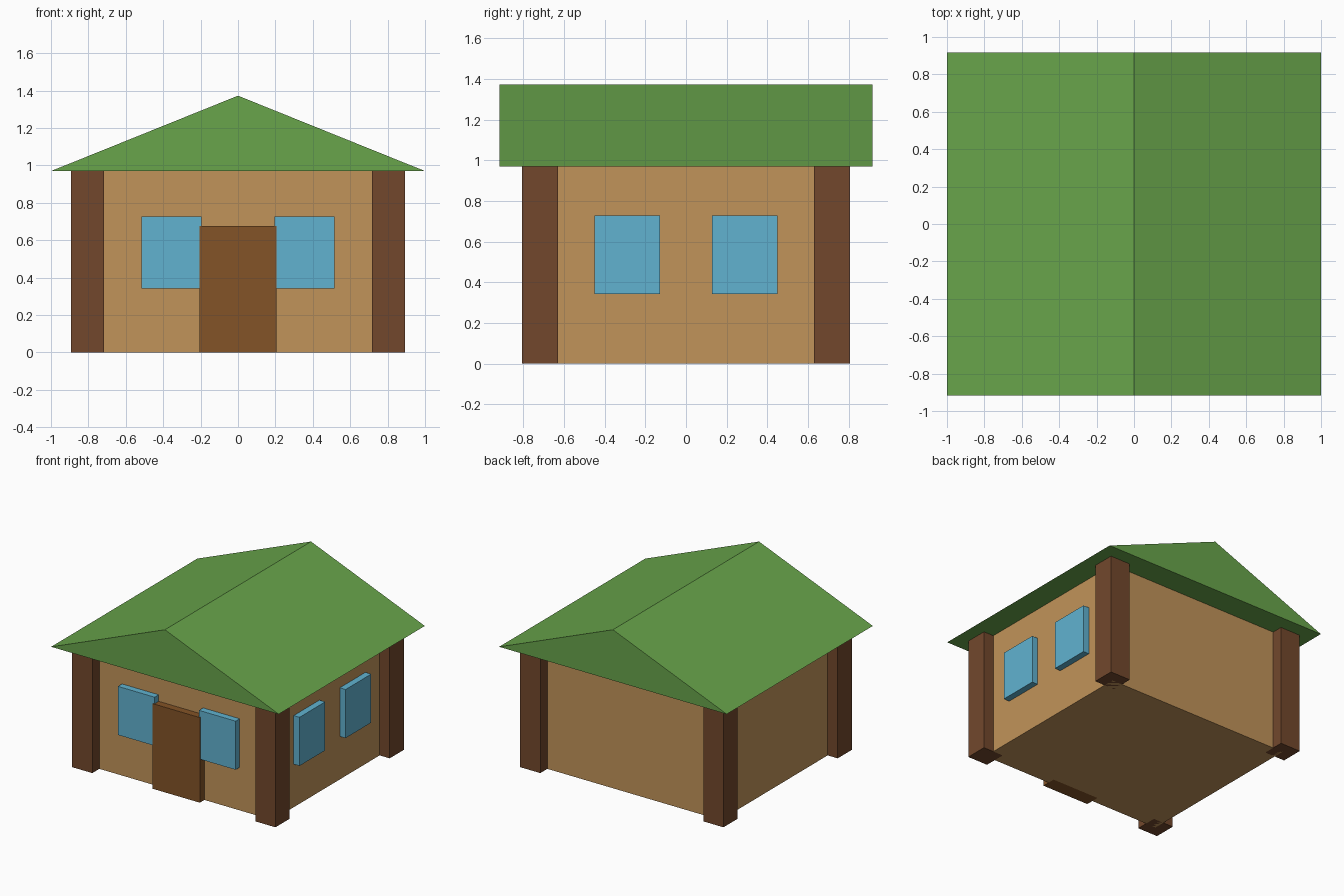
import bpy
import bmesh

if "Cube" in bpy.data.objects:
    bpy.data.objects.remove(bpy.data.objects["Cube"])


def material(name, rgb):
    """Material from 0-255 sRGB values."""
    m = bpy.data.materials.new(name)
    m.diffuse_color = [(c / 255) ** 2.2 for c in rgb] + [1.0]
    m.use_nodes = True
    m.node_tree.nodes["Principled BSDF"].inputs["Base Color"].default_value = m.diffuse_color
    return m


WALL = material("tan_wall", (192, 146, 90))
POST = material("dark_wood", (114, 73, 48))
DOOR = material("door_wood", (130, 84, 43))
GLASS = material("blue_glass", (97, 177, 207))
ROOF = material("green_roof", (104, 163, 76))


def add_object(name, bm, mat):
    bmesh.ops.recalc_face_normals(bm, faces=bm.faces)
    mesh = bpy.data.meshes.new(name)
    bm.to_mesh(mesh)
    bm.free()
    mesh.materials.append(mat)
    obj = bpy.data.objects.new(name, mesh)
    bpy.context.collection.objects.link(obj)
    return obj


def box(name, centre, size, mat):
    bm = bmesh.new()
    bmesh.ops.create_cube(bm, size=1)
    bmesh.ops.scale(bm, vec=size, verts=bm.verts)
    bmesh.ops.translate(bm, vec=centre, verts=bm.verts)
    return add_object(name, bm, mat)


HX, HY, EAVE, RIDGE = 0.805, 0.717, 0.97, 1.373

# House body
box("walls", (0, 0, EAVE / 2), (2 * HX, 2 * HY, EAVE), WALL)

# Corner posts, centred on the wall corners
for ny, sy in (("front", -1), ("back", 1)):
    for nx, sx in (("left", -1), ("right", 1)):
        box(f"{ny}_{nx}_post", (sx * HX, sy * HY, EAVE / 2), (0.177, 0.177, EAVE), POST)

# Door, set through the front wall
box("door", (0, -HY, 0.338), (0.414, 0.115, 0.676), DOOR)

# Windows: a pair on the front and a pair on the right side
for s, n in ((-1, "a"), (1, "b")):
    box(f"front_window_{n}", (s * 0.356, -HY, 0.535), (0.322, 0.102, 0.386), GLASS)
    box(f"side_window_{n}", (HX, s * 0.289, 0.535), (0.102, 0.322, 0.386), GLASS)

# Gable roof: triangular profile extruded along y
bm = bmesh.new()
D = 0.917
profile = [bm.verts.new(p) for p in ((-1, -D, EAVE), (1, -D, EAVE), (0, -D, RIDGE))]
gable = bm.faces.new(profile)
ext = bmesh.ops.extrude_face_region(bm, geom=[gable], use_keep_orig=True)
moved = [g for g in ext["geom"] if isinstance(g, bmesh.types.BMVert)]
bmesh.ops.translate(bm, vec=(0, 2 * D, 0), verts=moved)
add_object("roof", bm, ROOF)
